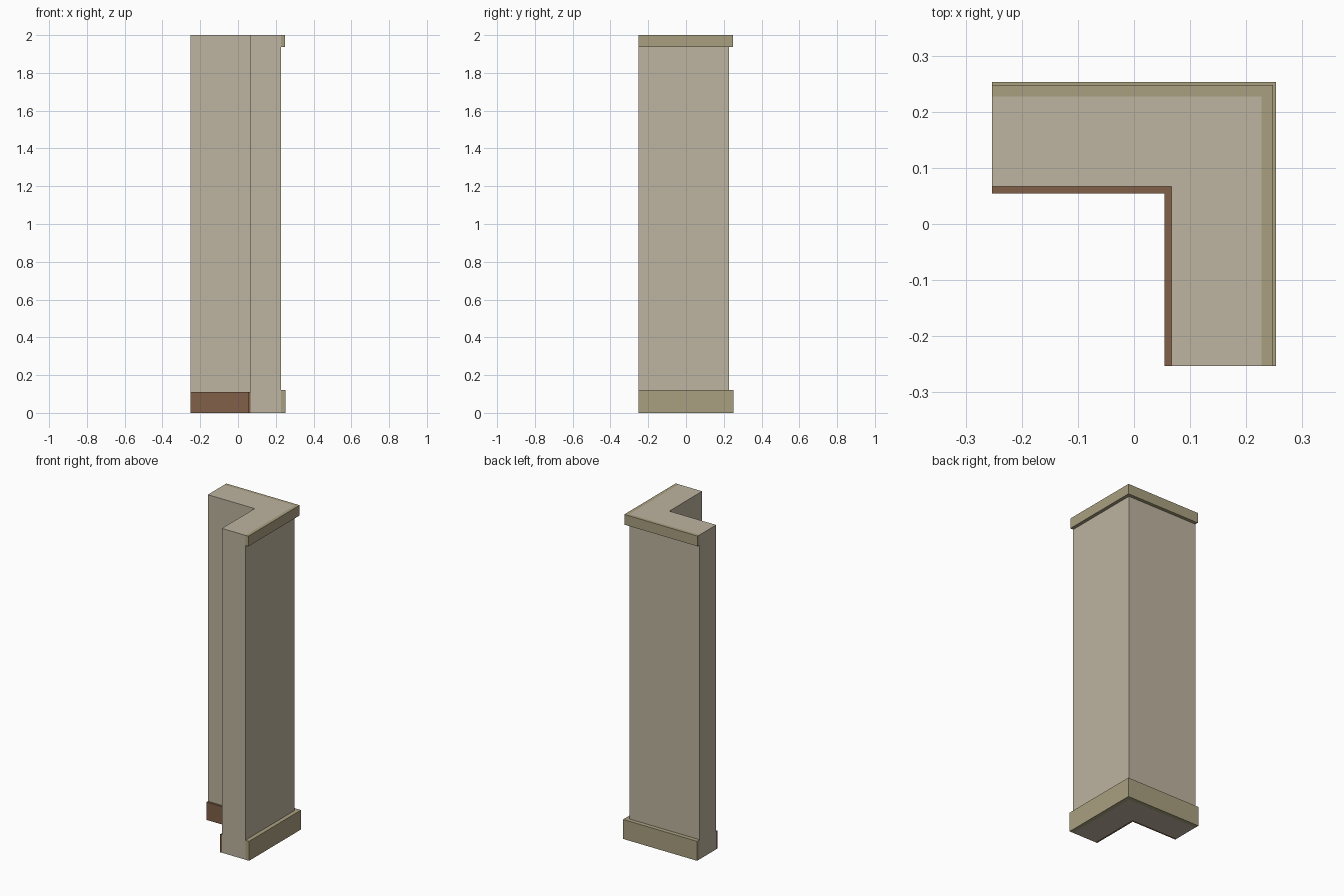
import bpy
import bmesh

if "Cube" in bpy.data.objects:
    bpy.data.objects.remove(bpy.data.objects["Cube"])

END = 0.2527  # cut ends of both wall legs


def material(name, rgb):
    m = bpy.data.materials.new(name)
    m.diffuse_color = (*rgb, 1)
    m.use_nodes = True
    m.node_tree.nodes["Principled BSDF"].inputs["Base Color"].default_value = m.diffuse_color
    return m


def corner_strip(name, inner, outer, z0, z1, mat):
    """L-shaped prism between two mitred corner lines."""
    outline = [(-END, inner), (inner, inner), (inner, -END),
               (outer, -END), (outer, outer), (-END, outer)]
    bm = bmesh.new()
    face = bm.faces.new([bm.verts.new((x, y, z0)) for x, y in outline])
    top = bmesh.ops.extrude_face_region(bm, geom=[face])["geom"]
    bmesh.ops.translate(bm, vec=(0, 0, z1 - z0),
                        verts=[v for v in top if isinstance(v, bmesh.types.BMVert)])
    bmesh.ops.recalc_face_normals(bm, faces=bm.faces)
    mesh = bpy.data.meshes.new(name)
    bm.to_mesh(mesh)
    bm.free()
    mesh.materials.append(mat)
    obj = bpy.data.objects.new(name, mesh)
    bpy.context.collection.objects.link(obj)


plaster = material("plaster", (0.51, 0.455, 0.35))
stone = material("stone_trim", (0.40, 0.35, 0.215))
wood = material("brown_wood", (0.215, 0.115, 0.065))

# Wall body
corner_strip("corner_wall", 0.067, 0.227, 0, 2.0, plaster)
# Outside trims at the foot and the top
corner_strip("outer_base_trim", 0.227, END, 0, 0.12, stone)
corner_strip("outer_top_trim", 0.227, 0.2475, 1.937, 2.0, stone)
# Inside skirting board
corner_strip("inner_skirting", 0.054, 0.067, 0, 0.11, wood)
